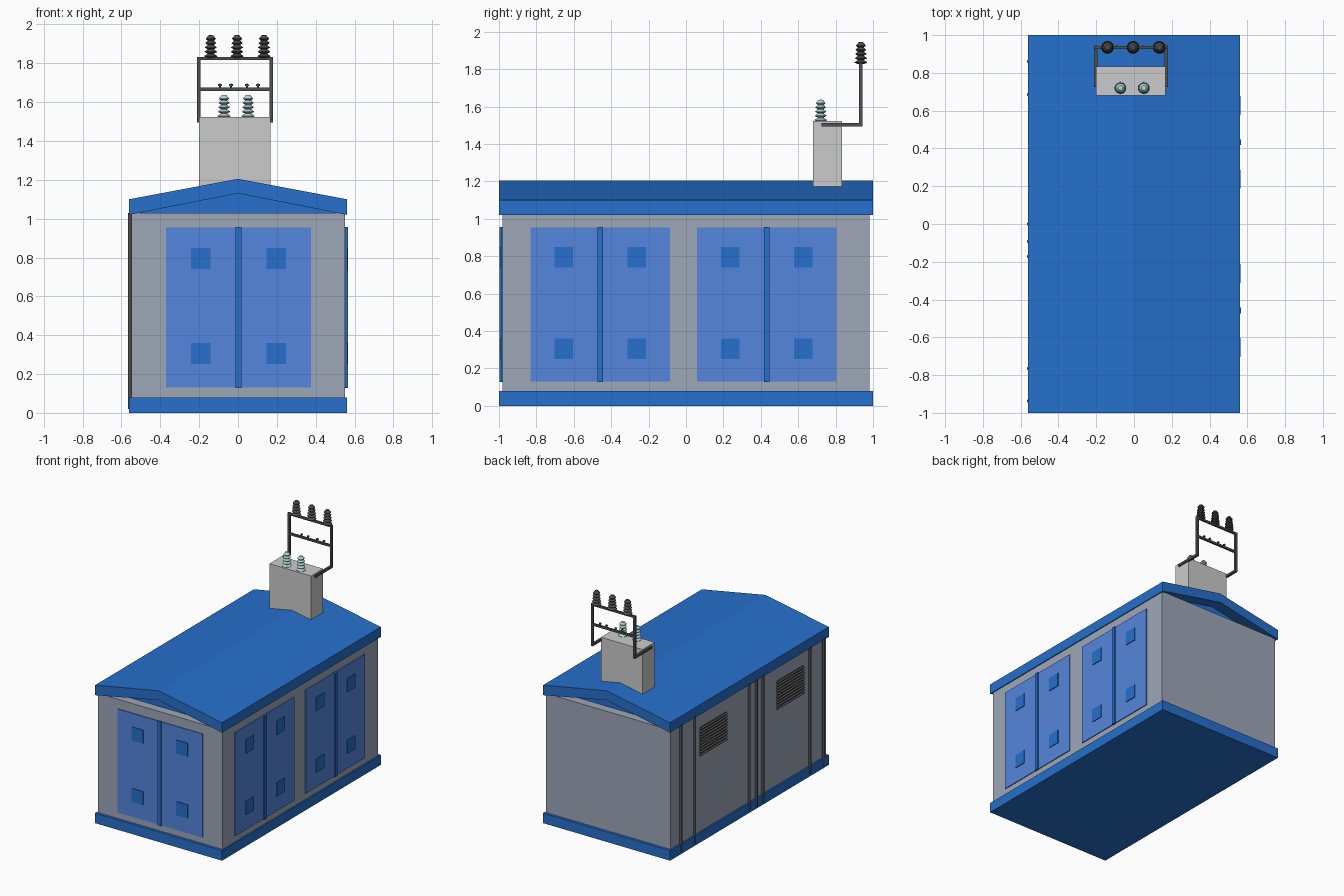
import bpy, bmesh, math
from mathutils import Matrix

if "Cube" in bpy.data.objects:
    bpy.data.objects.remove(bpy.data.objects["Cube"])


def material(name, r, g, b):
    m = bpy.data.materials.new(name)
    m.diffuse_color = (r, g, b, 1)
    m.use_nodes = True
    m.node_tree.nodes["Principled BSDF"].inputs["Base Color"].default_value = m.diffuse_color
    return m


BLUE = material("deep_blue", 0.019, 0.162, 0.604)
DOOR = material("door_blue", 0.091, 0.238, 0.716)
WALL = material("wall_grey", 0.34, 0.39, 0.48)
DARK = material("dark_metal", 0.08, 0.08, 0.08)
GLASS = material("pale_ceramic", 0.46, 0.68, 0.72)


def finish(name, bm, mat=None):
    bmesh.ops.recalc_face_normals(bm, faces=bm.faces)
    me = bpy.data.meshes.new(name)
    bm.to_mesh(me)
    bm.free()
    ob = bpy.data.objects.new(name, me)
    bpy.context.collection.objects.link(ob)
    if mat:
        me.materials.append(mat)
    return ob


def box(name, x, y, z, mat=None, tilt=0):
    """Box from (min, max) ranges, optionally tilted about its own y axis."""
    bm = bmesh.new()
    mid = [(a + b) / 2 for a, b in (x, y, z)]
    size = [b - a for a, b in (x, y, z)]
    m = Matrix.Translation(mid) @ Matrix.Rotation(tilt, 4, 'Y') @ Matrix.Diagonal((*size, 1))
    bmesh.ops.create_cube(bm, size=1, matrix=m)
    return finish(name, bm, mat)


def extrude_y(name, profile, y0, y1, mat):
    bm = bmesh.new()
    f = bm.faces.new([bm.verts.new((x, y0, z)) for x, z in profile])
    r = bmesh.ops.extrude_face_region(bm, geom=[f])
    verts = [v for v in r['geom'] if isinstance(v, bmesh.types.BMVert)]
    bmesh.ops.translate(bm, verts=verts, vec=(0, y1 - y0, 0))
    return finish(name, bm, mat)


def lathe(name, profile, loc, mat, seg=20):
    bm = bmesh.new()
    vs = [bm.verts.new((r, 0, z)) for r, z in profile]
    es = [bm.edges.new(p) for p in zip(vs, vs[1:])]
    bmesh.ops.spin(bm, geom=vs + es, cent=(0, 0, 0), axis=(0, 0, 1),
                   angle=math.tau, steps=seg, use_merge=True)
    bmesh.ops.remove_doubles(bm, verts=bm.verts, dist=1e-5)
    ob = finish(name, bm, mat)
    ob.location = loc
    for p in ob.data.polygons:
        p.use_smooth = True
    ob.data.set_sharp_from_angle(angle=math.radians(35))
    return ob


# Plinth and wall block
box("plinth", (-0.56, 0.56), (-1, 1), (0, 0.08), BLUE)
box("walls", (-0.548, 0.55), (-0.98, 0.98), (0.08, 1.03), WALL)

# Folded roof with recessed gable panels
extrude_y("roof", [(-0.56, 1.10), (0, 1.205), (0.56, 1.10),
                   (0.56, 1.02), (0, 1.13), (-0.56, 1.02)], -1, 1, BLUE)
for tag, y in (("front", -0.9), ("back", 0.9)):
    extrude_y("gable_" + tag, [(-0.53, 1.028), (0, 1.132), (0.53, 1.028)],
              y - 0.01, y + 0.01, BLUE)


# Double doors: built facing -y, then turned onto the wall
def double_door(name, place):
    parts = [box(name + "_leaves", (-0.373, 0.373), (-0.007, 0.01), (0.13, 0.955), DOOR),
             box(name + "_center_strip", (-0.015, 0.015), (-0.016, 0.01), (0.127, 0.957), BLUE)]
    for i, x in enumerate((-0.195, 0.195)):
        for j, z in enumerate((0.305, 0.795)):
            parts.append(box(f"{name}_vent_{i}{j}", (x - 0.05, x + 0.05),
                             (-0.013, 0.01), (z - 0.054, z + 0.054), BLUE))
    for p in parts:
        p.data.transform(place)


double_door("front_door", Matrix.Translation((0.003, -0.98, 0)))
for i, y in enumerate((-0.458, 0.432)):
    double_door(f"side_door_{i}", Matrix.Translation((0.55, y, 0))
                @ Matrix.Rotation(math.pi / 2, 4, 'Z'))

# Vertical pipes on the left wall
for i, y in enumerate((0.86, 0.685, 0.0, -0.092, -0.173, -0.765, -0.937)):
    lathe(f"wall_pipe_{i}", [(0, 0.02), (0.01, 0.02), (0.01, 1.03), (0, 1.03)],
          (-0.557, y, 0), DARK, 12)

# Louvred grilles on the left wall
for i, y in enumerate((0.445, -0.525)):
    box(f"grille_{i}_back", (-0.55, -0.54), (y - 0.17, y + 0.17), (0.68, 0.91), DARK)
    for k in range(10):
        z = 0.692 + k * 0.023
        box(f"grille_{i}_slat_{k}", (-0.561, -0.543), (y - 0.17, y + 0.17),
            (z - 0.003, z + 0.003), DARK, math.radians(-30))

# Roof-mounted cable box (plain grey)
box("cable_box", (-0.20, 0.168), (0.68, 0.833), (1.14, 1.523))


# Stacked-shed insulators
def insulator(name, loc, height, radius, mat):
    n = 5
    step = height / (n + 0.25)
    prof = [(0, 0)]
    for k in range(n):
        z = k * step
        r = radius * (1 - 0.06 * k)
        prof += [(radius * 0.5, z), (r, z + step * 0.3), (r, z + step * 0.42),
                 (radius * 0.5, z + step * 0.9)]
    prof += [(radius * 0.4, height * 0.98), (0, height)]
    lathe(name, prof, loc, mat)


for i, x in enumerate((-0.072, 0.052)):
    insulator(f"box_insulator_{i}", (x, 0.72, 1.52), 0.118, 0.033, GLASS)
for i, x in enumerate((-0.14, -0.005, 0.134)):
    insulator(f"frame_insulator_{i}", (x, 0.935, 1.828), 0.118, 0.034, DARK)

# Bracket frame carrying the upper insulators
for tag, x in (("left", -0.203), ("right", 0.17)):
    box("bracket_arm_" + tag, (x - 0.009, x + 0.009), (0.725, 0.944), (1.494, 1.512), DARK)
    box("bracket_post_" + tag, (x - 0.009, x + 0.009), (0.926, 0.944), (1.494, 1.832), DARK)
for tag, z in (("lower", 1.666), ("upper", 1.824)):
    box("bracket_bar_" + tag, (-0.205, 0.172), (0.927, 0.943), (z - 0.008, z + 0.008), DARK)

# Small clamps on the lower bar
for i, x in enumerate((-0.093, -0.036, 0.046, 0.103)):
    lathe(f"bar_clamp_{i}", [(0, 0), (0.005, 0), (0.005, 0.012), (0.01, 0.014),
                             (0.009, 0.022), (0, 0.026)], (x, 0.935, 1.67), DARK, 12)
